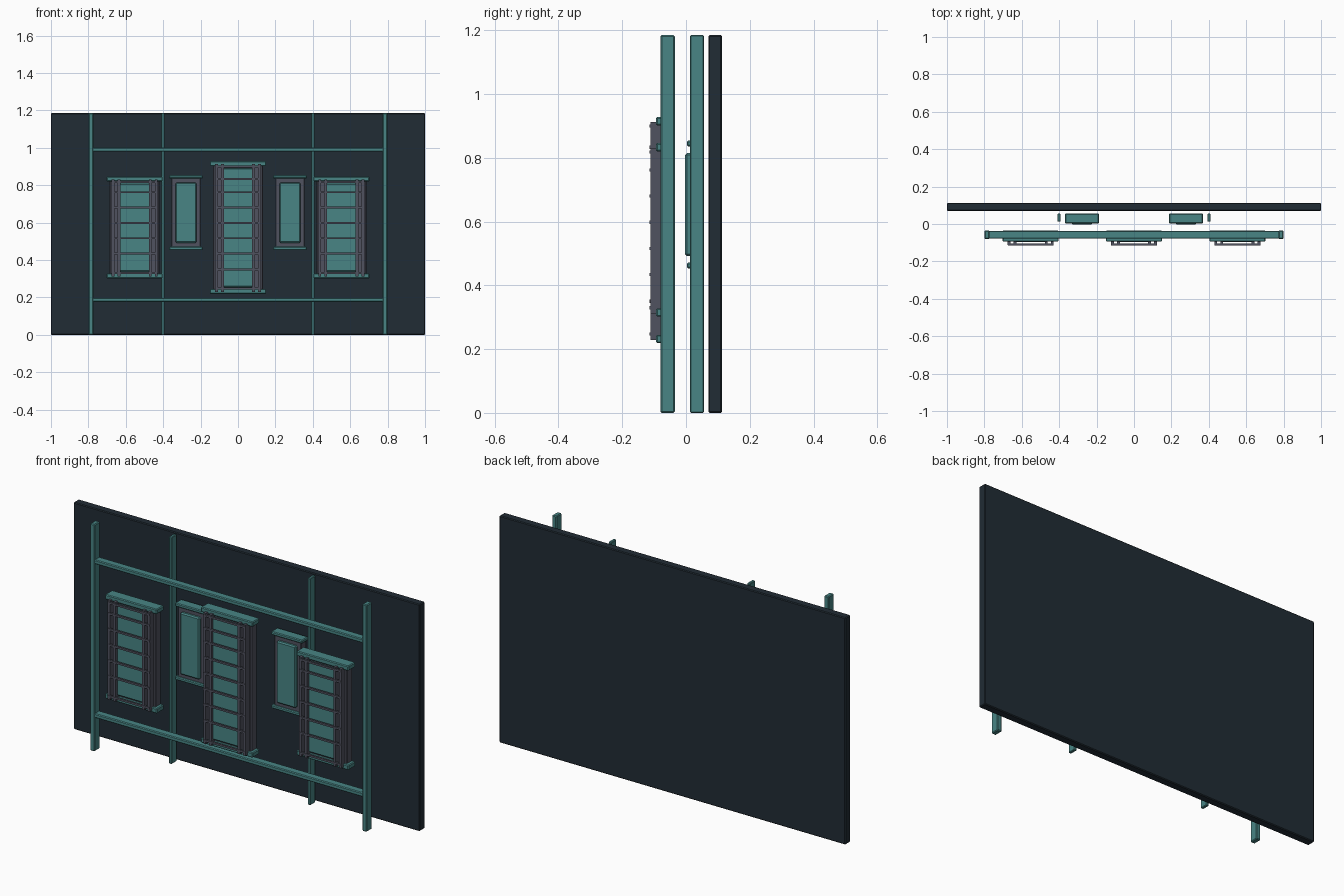
import bpy

if "Cube" in bpy.data.objects:
    bpy.data.objects.remove(bpy.data.objects["Cube"])


def material(name, color):
    m = bpy.data.materials.new(name)
    m.diffuse_color = (*color, 1)
    m.use_nodes = True
    m.node_tree.nodes["Principled BSDF"].inputs["Base Color"].default_value = m.diffuse_color
    return m


TEAL = material("teal", (0.065, 0.235, 0.235))
NAVY = material("dark navy", (0.015, 0.025, 0.035))
GRAY = material("slate gray", (0.08, 0.085, 0.115))


def box(name, x, y, z, mat, bevel=0.0):
    """Box from (min, max) pairs with an optional softened edge."""
    bpy.ops.mesh.primitive_cube_add(size=1, location=[sum(p) / 2 for p in (x, y, z)])
    ob = bpy.context.object
    ob.name = name
    ob.scale = [p[1] - p[0] for p in (x, y, z)]
    bpy.ops.object.transform_apply(location=False, rotation=False, scale=True)
    ob.data.materials.append(mat)
    if bevel:
        b = ob.modifiers.new("soft edge", 'BEVEL')
        b.width = bevel
        b.segments = 1
    return ob


def around(c, half):
    return (c - half, c + half)


TOP = 1.185

# Back wall
box("back_wall", (-1, 1), (0.07, 0.113), (0, TOP), NAVY, 0.004)

# Tall posts
for s in (-1, 1):
    box("front_post", around(s * 0.786, 0.013), (-0.08, -0.035), (0, TOP), TEAL, 0.004)
    box("rear_post", around(s * 0.401, 0.008), (0.013, 0.056), (0, TOP), TEAL, 0.003)

# Long cross rails
for z in (0.187, 0.99):
    box("cross_rail", (-0.786, 0.786), (-0.078, -0.037), around(z, 0.011), TEAL, 0.004)


def window(name, cx, y, z, half, cap, panel, inset):
    """Framed window: gray surround, raised teal panel, teal sill and lintel."""
    y0, y1 = y
    z0, z1 = z
    box(name + "_frame", around(cx, half), y, z, GRAY, 0.004)
    box(name + "_panel", around(cx, panel), (y0 - 0.016, y0 + 0.01),
        (z0 + inset, z1 - inset), TEAL, 0.006)
    for zc in (z0, z1):
        box(name + "_cap", around(cx, cap[0]), (y0 - cap[2], y1),
            around(zc, cap[1]), TEAL, 0.004)


# Small rear windows
for s in (-1, 1):
    window("rear_window", s * 0.278, (0.013, 0.056), (0.462, 0.845),
           0.078, (0.09, 0.009, 0.01), 0.056, 0.03)

# Front windows with barred grilles
for cx, z0, z1 in ((-0.553, 0.315, 0.833), (0, 0.232, 0.915), (0.553, 0.315, 0.833)):
    window("front_window", cx, (-0.08, -0.035), (z0, z1),
           0.133, (0.15, 0.013, 0.014), 0.085, 0.022)
    for s in (-1, 1):
        for dx in (0.083, 0.115):
            box("grille_upright", around(cx + s * dx, 0.007), (-0.112, -0.078),
                (z0 - 0.003, z1 - 0.003), GRAY)
    rungs = [0.762 - 0.082 * i for i in range(5)] + [z0 + 0.015, z1 - 0.015]
    if cx == 0:
        rungs += [0.833, 0.35]
    for z in rungs:
        box("grille_rung", around(cx, 0.122), (-0.114, -0.104), around(z, 0.005), GRAY)
